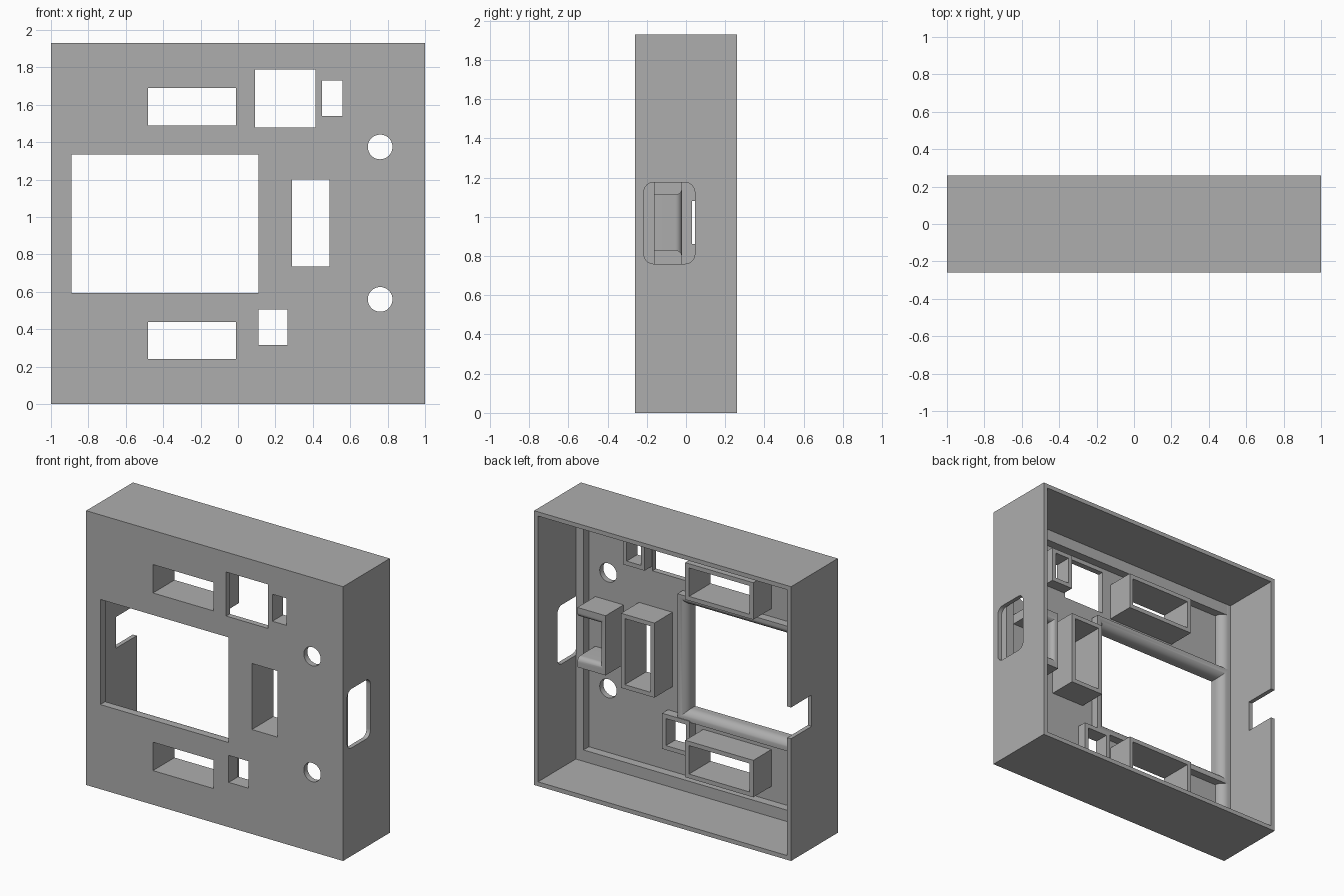
import bpy, bmesh
from math import sin, cos, pi
from mathutils import Matrix

if "Cube" in bpy.data.objects:
    bpy.data.objects.remove(bpy.data.objects["Cube"], do_unlink=True)

grey = bpy.data.materials.new("plain grey")
grey.use_nodes = True
COLOUR = (0.42, 0.42, 0.42, 1)
grey.diffuse_color = COLOUR
grey.node_tree.nodes["Principled BSDF"].inputs["Base Color"].default_value = COLOUR

WALL = 0.03
FRONT, BACK, TOP = -0.26, 0.26, 1.93
PANEL = -0.22      # inner face of the front panel
LEDGE = -0.16      # height of ledges and window rim
INNER = 1 - WALL


def finish(bm, name):
    bmesh.ops.recalc_face_normals(bm, faces=bm.faces)
    mesh = bpy.data.meshes.new(name)
    bm.to_mesh(mesh)
    bm.free()
    mesh.materials.append(grey)
    ob = bpy.data.objects.new(name, mesh)
    bpy.context.collection.objects.link(ob)
    return ob


def loft(bm, rings):
    """Skin a stack of matching point rings and cap both ends."""
    rows = [[bm.verts.new(p) for p in ring] for ring in rings]
    n = len(rows[0])
    for a, b in zip(rows, rows[1:]):
        for i in range(n):
            j = (i + 1) % n
            bm.faces.new((a[i], a[j], b[j], b[i]))
    bm.faces.new(rows[0])
    bm.faces.new(rows[-1])


def rect(x0, x1, z0, z1, y, grow=0):
    x0, x1, z0, z1 = x0 - grow, x1 + grow, z0 - grow, z1 + grow
    return [(x0, y, z0), (x1, y, z0), (x1, y, z1), (x0, y, z1)]


def add_box(bm, x0, x1, z0, z1, y0, y1):
    loft(bm, [rect(x0, x1, z0, z1, y0), rect(x0, x1, z0, z1, y1)])


def box(name, *dims):
    bm = bmesh.new()
    add_box(bm, *dims)
    return finish(bm, name)


def arc(r, steps=10):
    """Outward offset and rise along a rounded lip."""
    return [(r * (1 - cos(t)), r * sin(t)) for t in
            (pi / 2 * i / steps for i in range(steps + 1))]


def add_flare(bm, x0, x1, z0, z1, y1, r):
    """Straight cutter that widens with a rounded lip ending at y1."""
    rings = [rect(x0, x1, z0, z1, FRONT - 0.1)]
    rings += [rect(x0, x1, z0, z1, y1 - r + up, out) for out, up in arc(r)]
    rings.append(rect(x0, x1, z0, z1, y1 + 0.02, r))
    loft(bm, rings)


def cut(ob, bm):
    cutter = finish(bm, "cutter")
    cutter.hide_render = True
    mod = ob.modifiers.new("cut", "BOOLEAN")
    mod.operation = "DIFFERENCE"
    mod.solver = "EXACT"
    mod.object = cutter
    select(ob)
    bpy.ops.object.modifier_apply(modifier=mod.name)
    bpy.data.objects.remove(cutter, do_unlink=True)


def select(ob):
    bpy.ops.object.select_all(action="DESELECT")
    ob.select_set(True)
    bpy.context.view_layer.objects.active = ob


# Openings as x0, x1, z0, z1
window = (-0.89, 0.11, 0.595, 1.335)
square_hole = (0.09, 0.415, 1.48, 1.79)
# Openings with a sleeve behind them, and the sleeve's end
sleeves = {
    "upper_slot_sleeve": ((-0.48, -0.01, 1.49, 1.69), -0.02),
    "lower_slot_sleeve": ((-0.48, -0.01, 0.24, 0.44), -0.02),
    "upright_slot_sleeve": ((0.29, 0.49, 0.735, 1.2), -0.02),
    "small_square_sleeve": ((0.11, 0.265, 0.315, 0.505), -0.155),
    "small_upright_sleeve": ((0.45, 0.56, 1.54, 1.73), -0.14),
}

# Case shell, open at the back
shell = box("case_shell", -1, 1, 0, TOP, FRONT, BACK)
bm = bmesh.new()
add_box(bm, -INNER, INNER, WALL, TOP - WALL, PANEL, BACK + 0.1)
cut(shell, bm)

# Panel openings and screw holes
bm = bmesh.new()
for hole in [window, square_hole] + [s[0] for s in sleeves.values()]:
    add_box(bm, *hole, FRONT - 0.1, PANEL + 0.03)
for z in (0.56, 1.375):
    place = Matrix.Translation((0.76, PANEL, z)) @ Matrix.Rotation(pi / 2, 4, "X")
    bmesh.ops.create_cone(bm, cap_ends=True, segments=48, radius1=0.066,
                          radius2=0.066, depth=0.2, matrix=place)
cut(shell, bm)

# Rounded side port and rear cable notch
port = []
r = 0.05
corners = [(0.045 - r, 1.175 - r), (-0.215 + r, 1.175 - r),
           (-0.215 + r, 0.76 + r), (0.045 - r, 0.76 + r)]
for k, (y, z) in enumerate(corners):
    for i in range(9):
        a = pi / 2 * (k + i / 8)
        port.append((y + r * cos(a), z + r * sin(a)))
bm = bmesh.new()
loft(bm, [[(x, y, z) for y, z in port] for x in (0.9, 1.1)])
add_box(bm, -1.1, -0.9, 0.86, 1.08, 0.03, BACK + 0.1)
cut(shell, bm)

# Sleeves behind the slots
for name, ((x0, x1, z0, z1), end) in sleeves.items():
    tube = box(name, x0 - WALL, x1 + WALL, z0 - WALL, z1 + WALL, PANEL, end)
    bm = bmesh.new()
    add_box(bm, x0, x1, z0, z1, FRONT - 0.1, BACK)
    cut(tube, bm)

# Rounded rim behind the window
rim_low, rim_high = window[2] - 0.07, window[3] + 0.07
rim = box("window_rim", -INNER, window[1] + 0.07, rim_low, rim_high, PANEL, LEDGE)
bm = bmesh.new()
add_flare(bm, *window, LEDGE, LEDGE - PANEL)
cut(rim, bm)

# Rounded strips continuing the rim along the side wall
for name, z0, z1 in (("lower_side_strip", WALL, rim_low),
                     ("upper_side_strip", rim_high, TOP - WALL)):
    outline = [(window[0] - out, PANEL + up) for out, up in arc(LEDGE - PANEL)]
    outline += [(-INNER, LEDGE), (-INNER, PANEL)]
    bm = bmesh.new()
    loft(bm, [[(x, y, z) for x, y in outline] for z in (z0, z1)])
    finish(bm, name)

# Square ledges along the other walls
box("left_ledge", INNER - 0.06, INNER, WALL, TOP - WALL, PANEL, LEDGE)
for name, z in (("bottom_ledge", WALL), ("top_ledge", TOP - WALL - 0.08)):
    box(name, window[0] - 0.05, INNER - 0.06, z, z + 0.08, PANEL, LEDGE)

# Three-sided holder facing the side port
holder = box("port_holder", 0.64, 0.86, 0.76, 1.18, PANEL, -0.02)
bm = bmesh.new()
add_flare(bm, 0.69, 1.0, 0.83, 1.11, -0.02, 0.035)
cut(holder, bm)

for ob in (shell, rim, holder, bpy.data.objects["lower_side_strip"],
           bpy.data.objects["upper_side_strip"]):
    select(ob)
    bpy.ops.object.shade_smooth_by_angle(angle=pi / 6)
